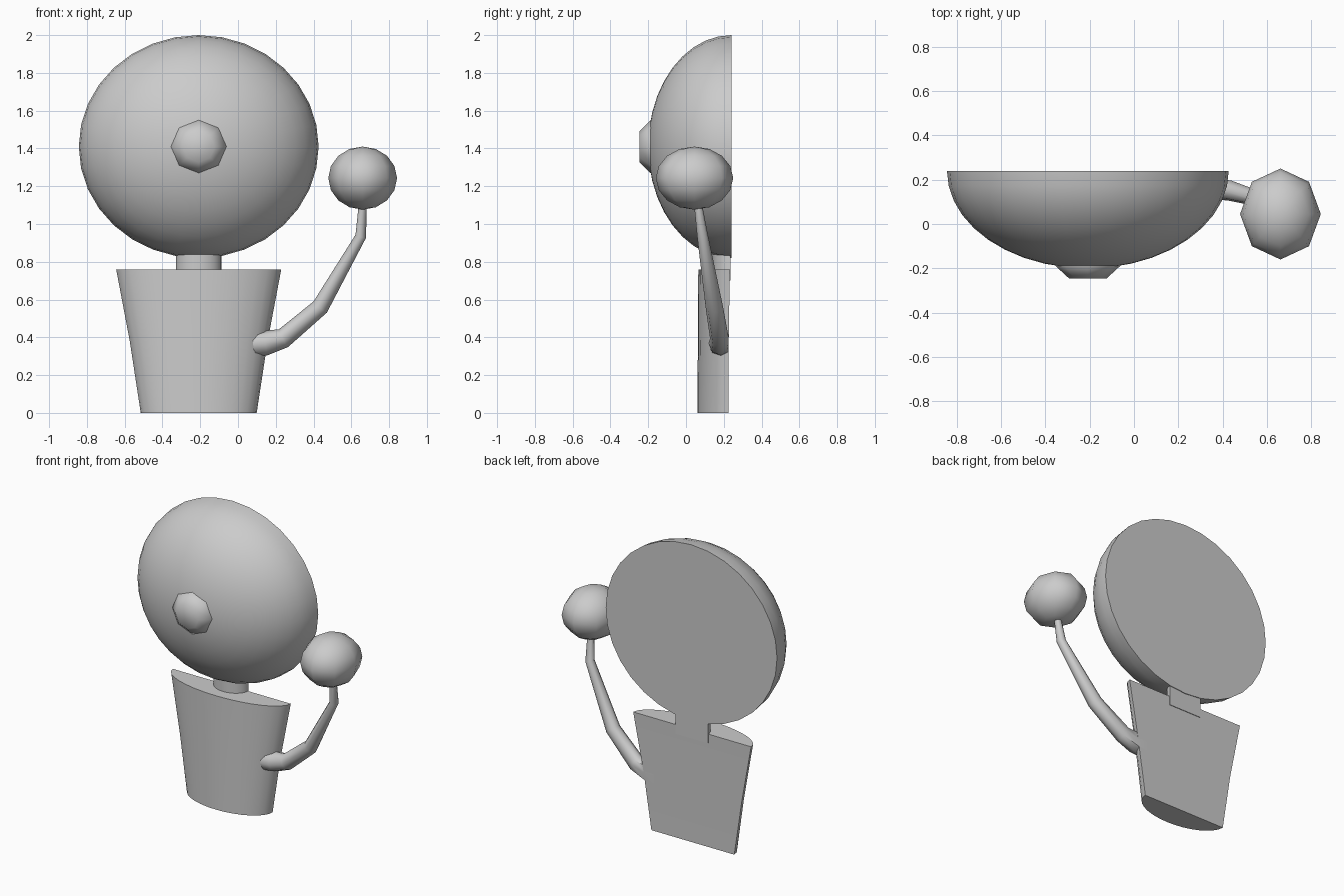
import bpy, bmesh
from math import sin, cos, pi, radians
from mathutils import Vector

if "Cube" in bpy.data.objects:
    bpy.data.objects.remove(bpy.data.objects["Cube"])

CX = -0.208      # centre line of head and body


def loft(name, rings, angle=40):
    """Skin equal-length rings of points, cap both ends, smooth by angle."""
    bm = bmesh.new()
    vr = [[bm.verts.new(p) for p in ring] for ring in rings]
    n = len(vr[0])
    for a, b in zip(vr, vr[1:]):
        for i in range(n):
            j = (i + 1) % n
            bm.faces.new((a[i], a[j], b[j], b[i]))
    bm.faces.new(vr[0])
    bm.faces.new(vr[-1])
    bmesh.ops.recalc_face_normals(bm, faces=bm.faces)
    mesh = bpy.data.meshes.new(name)
    bm.to_mesh(mesh)
    bm.free()
    ob = bpy.data.objects.new(name, mesh)
    bpy.context.collection.objects.link(ob)
    bpy.ops.object.select_all(action='DESELECT')
    ob.select_set(True)
    bpy.context.view_layer.objects.active = ob
    bpy.ops.object.shade_smooth_by_angle(angle=radians(angle))
    return ob


def disc(y, rx, rz, n):
    """Ring facing the front, centred on the head."""
    return [(CX + rx * cos(2 * pi * i / n), y, 1.41 + rz * sin(2 * pi * i / n))
            for i in range(n)]


def half_oval(z, rx, back, depth, n=16):
    """Horizontal half ellipse with a flat back."""
    return [(CX + rx * cos(pi * i / n), back - depth * sin(pi * i / n), z)
            for i in range(n + 1)]


# Head: half ellipsoid with a flat back
steps = [pi / 2 * k / 10 for k in range(10)] + [pi / 2 * 0.98]
loft("head", [disc(0.24 - 0.44 * sin(t), 0.635 * cos(t), 0.59 * cos(t), 32)
              for t in steps])

# Nose: octagonal stub
loft("nose", [disc(-0.12, 0.147, 0.14, 8), disc(-0.188, 0.147, 0.14, 8),
              disc(-0.245, 0.085, 0.083, 8)], 60)

# Neck and tapered torso
loft("neck", [half_oval(0.70, 0.12, 0.235, 0.095),
              half_oval(0.88, 0.12, 0.235, 0.095)])
loft("torso", [half_oval(0, 0.307, 0.225, 0.165),
               half_oval(0.38, 0.365, 0.226, 0.163),
               half_oval(0.76, 0.437, 0.232, 0.167)])

# Arm: tapering hexagonal tube, bent upward, kept flush with the flat back
path = [(0.08, 0.185, 0.365, 0.066), (0.145, 0.185, 0.37, 0.066),
        (0.24, 0.18, 0.395, 0.053), (0.435, 0.15, 0.56, 0.046),
        (0.65, 0.088, 0.935, 0.029), (0.662, 0.06, 1.13, 0.02)]
pts = [Vector(p[:3]) for p in path]
rings = []
for k, p in enumerate(pts):
    into = (p - pts[max(k - 1, 0)]).normalized()
    out = (pts[min(k + 1, len(pts) - 1)] - p).normalized()
    t = (into + out).normalized()
    u = Vector((0, 1, 0)).cross(t).normalized()
    v = t.cross(u)
    ring = [p + path[k][3] * (u * cos(pi * i / 4) + v * sin(pi * i / 4))
            for i in range(8)]
    rings.append([(q.x, min(q.y, 0.226), q.z) for q in ring])
loft("arm", rings, 60)

# Hand: low-poly ball
bpy.ops.mesh.primitive_uv_sphere_add(segments=8, ring_count=8, radius=1,
                                     location=(0.66, 0.045, 1.243))
hand = bpy.context.object
hand.name = "hand"
hand.scale = (0.182, 0.205, 0.167)
bpy.ops.object.shade_smooth_by_angle(angle=radians(60))
